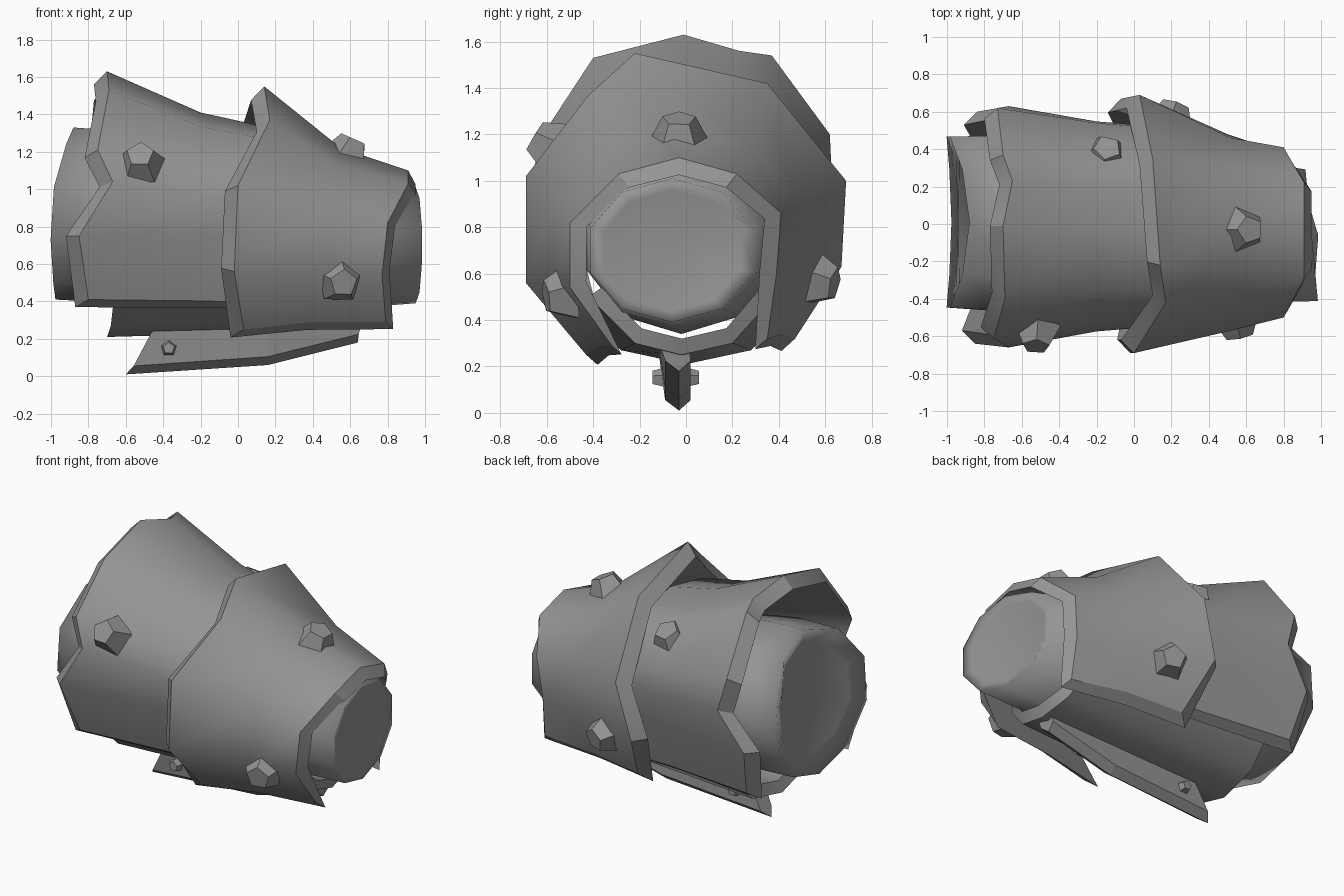
import bpy, bmesh, math
from mathutils import Vector

if "Cube" in bpy.data.objects:
    bpy.data.objects.remove(bpy.data.objects["Cube"])

grey = bpy.data.materials.new("plain grey")
grey.diffuse_color = (0.3, 0.3, 0.3, 1)
grey.use_nodes = True
grey.node_tree.nodes["Principled BSDF"].inputs["Base Color"].default_value = grey.diffuse_color


def finish(name, verts, faces, smooth=True, rim_from=None):
    """Make the object; faces from rim_from on are rims with crisp borders."""
    me = bpy.data.meshes.new(name)
    me.from_pydata([tuple(v) for v in verts], [], faces)
    bm = bmesh.new()
    bm.from_mesh(me)
    bmesh.ops.recalc_face_normals(bm, faces=bm.faces[:])
    bm.faces.ensure_lookup_table()
    for f in bm.faces:
        f.smooth = smooth
    if rim_from is not None:
        for e in bm.edges:
            kinds = {f.index >= rim_from for f in e.link_faces}
            if len(kinds) == 2 or (True in kinds and e.calc_face_angle(0) > .5):
                e.smooth = False
    bm.to_mesh(me)
    bm.free()
    me.materials.append(grey)
    ob = bpy.data.objects.new(name, me)
    bpy.context.collection.objects.link(ob)
    return ob


def shell(name, rings, shifts, center, shrink, drop=0):
    """Open curved plate: outer rings, a shrunken inner copy, closed rims."""
    n, m = len(rings[0]), len(rings)
    verts = [p for r in rings for p in r]
    cy, cz = center
    for r, dx in zip(rings, shifts):
        for j, (x, y, z) in enumerate(r):
            d = Vector((y - cy, z - cz))
            d *= (d.length - shrink) / d.length
            low = drop if j in (0, n - 1) else 0
            verts.append((x + dx, cy + d.x, cz + d.y - low))
    o = n * m
    faces = []
    for i in range(m - 1):
        for j in range(n - 1):
            a, b = i * n + j, i * n + j + n
            faces += [(a, a + 1, b + 1, b), (o + a, o + b, o + b + 1, o + a + 1)]
    surf = len(faces)
    for i in range(m - 1):
        for j in (0, n - 1):
            a, b = i * n + j, i * n + j + n
            faces.append((a, b, o + b, o + a))
    for i in (0, m - 1):
        for j in range(n - 1):
            a = i * n + j
            faces.append((a, a + 1, o + a + 1, o + a))
    return finish(name, verts, faces, True, surf)


# Front (wrist) plate, flared at its back rim
back = [(.03, -.43, .25), (-.02, -.69, .56), (0, -.69, 1.02), (.17, -.42, 1.37), (.14, -.22, 1.55),
        (.1, .35, 1.42), (.03, .69, 1.0), (-.07, .67, .63), (.02, .47, .32)]
mid = [(.4, -.38, .29), (.5, -.57, .55), (.52, -.57, .9), (.52, -.36, 1.13), (.55, -.06, 1.22),
       (.52, .28, 1.15), (.52, .46, .92), (.5, .48, .6), (.4, .42, .34)]
front = [(.79, -.32, .29), (.77, -.5, .54), (.8, -.5, .82), (.91, -.29, 1.03), (.91, -.03, 1.1),
         (.91, .22, 1.03), (.8, .41, .86), (.77, .39, .6), (.78, .35, .32)]
shell("wrist_plate", [back, mid, front], (-.07, -.03, .04), (-.03, .72), .075, .1)

# Rear (elbow) plate with a zigzag back rim, narrowing under the wrist plate
rear = [(-.8, -.5, .41), (-.85, -.64, .75), (-.67, -.66, 1.04), (-.75, -.61, 1.21), (-.69, -.4, 1.53),
        (-.7, -.01, 1.63), (-.65, .23, 1.56), (-.7, .37, 1.54), (-.73, .62, 1.2), (-.67, .63, .98),
        (-.84, .6, .73), (-.79, .5, .42)]


def narrowed(x, sy, up, down):
    return [(x, y * sy, .75 + (z - .75) * (up if z > .75 else down)) for _, y, z in rear]


shell("elbow_plate", [rear, narrowed(-.2, .87, .75, 1.02), narrowed(.12, .83, .67, 1.05)],
      (-.07, 0, 0), (0, .75), .07, .08)

# Trough-shaped plate along the underside
trough_a = [(-.66, -.47, .45), (-.68, -.28, .27), (-.7, 0, .21), (-.68, .28, .27), (-.66, .47, .45)]
trough_b = [(.6, -.42, .5), (.68, -.22, .3), (.7, -.02, .25), (.68, .2, .3), (.6, .38, .5)]
shell("under_plate", [trough_a, trough_b], (.03, .03), (0, .8), .07)

# Inner sleeve: pillow-like ends with a shallow groove inside each lip
sides = 10
stations = [(-.92, 0, .87, .36, .34), (-.97, .01, .87, .48, .46), (-.6, 0, .85, .5, .46),
            (.3, -.02, .74, .43, .4), (.95, -.06, .7, .37, .31), (.93, -.06, .7, .31, .26)]
verts, faces = [], []
for x, cy, cz, ry, rz in stations:
    for k in range(sides):
        a = 2 * math.pi * (k + .5) / sides
        c, s = math.cos(a), math.sin(a)
        tip = -.035 * c if x > .9 else 0
        if x < -.9:
            tip = .07 * s * s * (1 if s > 0 else .2) - .03 * (1 - s * s) + .02 * s
        verts.append((x + tip, cy + ry * c, cz + rz * s))
for i in range(len(stations) - 1):
    for k in range(sides):
        a, b = i * sides + k, i * sides + (k + 1) % sides
        faces.append((a, b, b + sides, a + sides))
verts += [(-.94, 0, .87), (.985, -.06, .7)]
last = len(stations) * sides
for k in range(sides):
    faces.append((k, (k + 1) % sides, last))
    faces.append((last - sides + k, last - sides + (k + 1) % sides, last + 1))
finish("inner_sleeve", verts, faces)

# Blade-like keel below the trough: stations of (x bottom, z bottom, x top, z top)
verts, faces = [], []
for xb, zb, xt, zt in [(-.6, .01, -.46, .24), (.16, .06, .16, .27), (.64, .18, .66, .3)]:
    xm, zm = xb + (xt - xb) * .3, zb + .045
    verts += [(xb, -.03, zb), (xm, .02, zm), (xt, .01, zt), (xt, -.115, zt), (xm, -.09, zm)]
for i in range(2):
    for k in range(5):
        a, b = i * 5 + k, i * 5 + (k + 1) % 5
        faces.append((a, b, b + 5, a + 5))
faces += [tuple(range(5)), tuple(range(10, 15))]
finish("keel", verts, faces, False)


# Five-sided studs with slanted sides
def stud(name, pos, normal, r, h, taper=.6):
    q = Vector(normal).to_track_quat('Z', 'Y')
    verts = []
    for rad, z in ((r * 1.05, -.04), (r * taper, h)):
        for k in range(5):
            a = 2 * math.pi * k / 5 + .3
            verts.append(Vector(pos) + q @ Vector((rad * math.cos(a), rad * math.sin(a), z)))
    faces = [(k, (k + 1) % 5, 5 + (k + 1) % 5, 5 + k) for k in range(5)]
    faces += [tuple(range(5)), tuple(range(5, 10))]
    finish(name, verts, faces, False)


for i, (pos, nrm) in enumerate([((-.52, -.59, 1.15), (-.05, -.85, .5)), ((.55, -.53, .51), (.2, -.95, -.15)),
                                ((.59, -.03, 1.2), (.4, 0, .9)), ((-.15, .37, 1.22), (.1, .5, .85)),
                                ((.2, .57, .57), (.3, .9, -.2))]):
    stud("stud_%d" % (i + 1), pos, nrm, .125, .075)
for side in (-1, 1):
    stud("keel_stud_%s" % ("front" if side < 0 else "back"), (-.37, -.045 + side * .055, .15),
         (0, side, 0), .052, .045)
